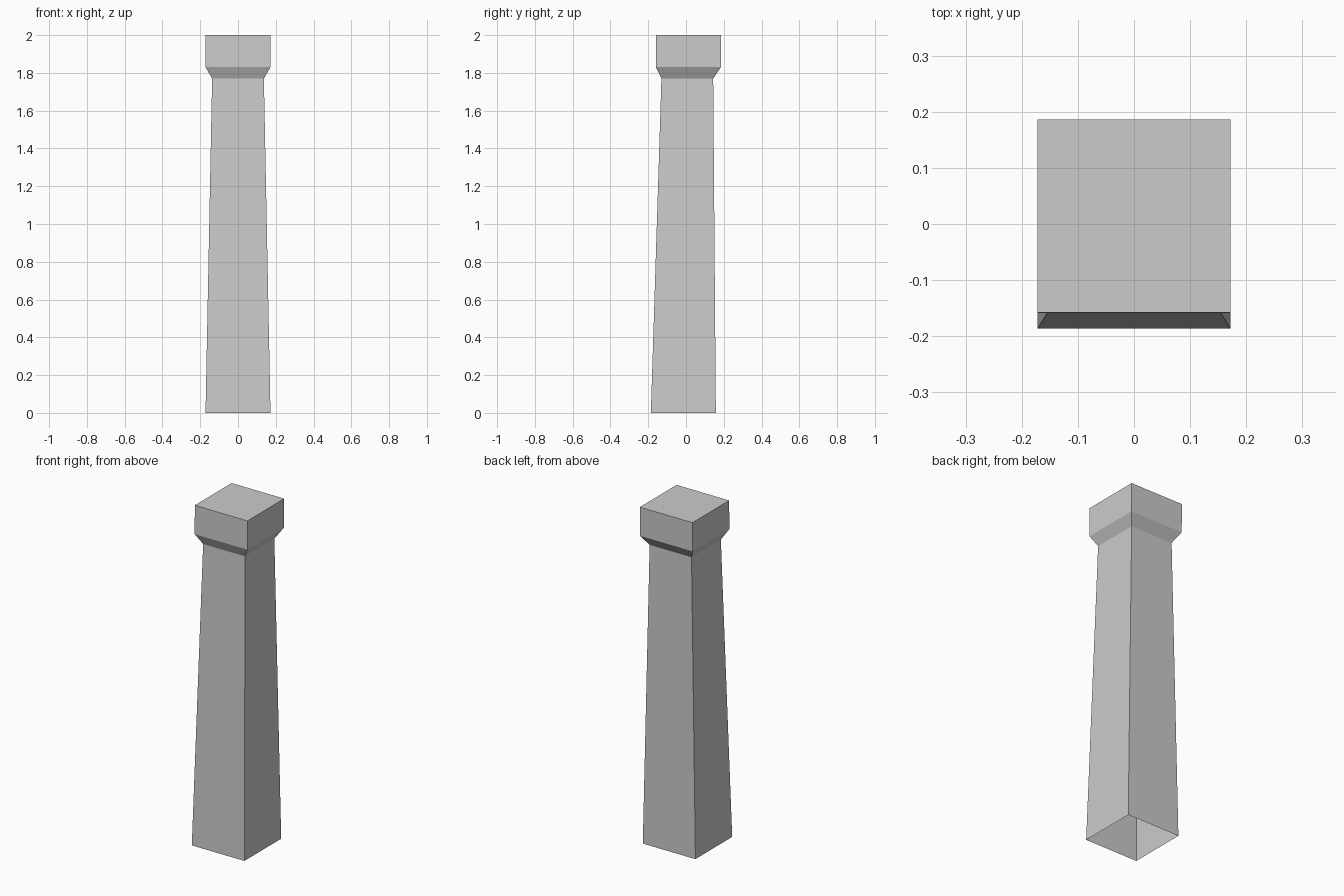
import bpy
import bmesh

cube = bpy.data.objects.get("Cube")
if cube:
    bpy.data.objects.remove(cube, do_unlink=True)

stone = bpy.data.materials.new("grey stone")
stone.use_nodes = True
colour = (0.6, 0.6, 0.6, 1)
stone.diffuse_color = colour
stone.node_tree.nodes["Principled BSDF"].inputs["Base Color"].default_value = colour


def square_loft(name, sections, cap_top=False):
    """Join square sections (height, half width, y centre) into a shell."""
    bm = bmesh.new()
    rings = []
    for z, h, yc in sections:
        corners = ((-h, -h), (h, -h), (h, h), (-h, h))
        rings.append([bm.verts.new((x, yc + y, z)) for x, y in corners])
    for low, high in zip(rings, rings[1:]):
        for i in range(4):
            j = (i + 1) % 4
            bm.faces.new((low[i], low[j], high[j], high[i]))
    if cap_top:
        bm.faces.new(rings[-1])
    mesh = bpy.data.meshes.new(name)
    bm.to_mesh(mesh)
    bm.free()
    mesh.materials.append(stone)
    obj = bpy.data.objects.new(name, mesh)
    bpy.context.collection.objects.link(obj)
    return obj


# Tapered, slightly leaning shaft, open underneath
square_loft("pillar_shaft", [(0, 0.172, -0.014), (1.77, 0.137, 0.007)])

# Flared collar and square block on top
square_loft("pillar_capital",
            [(1.77, 0.137, 0.007), (1.83, 0.172, 0.013), (2, 0.172, 0.014)],
            cap_top=True)
